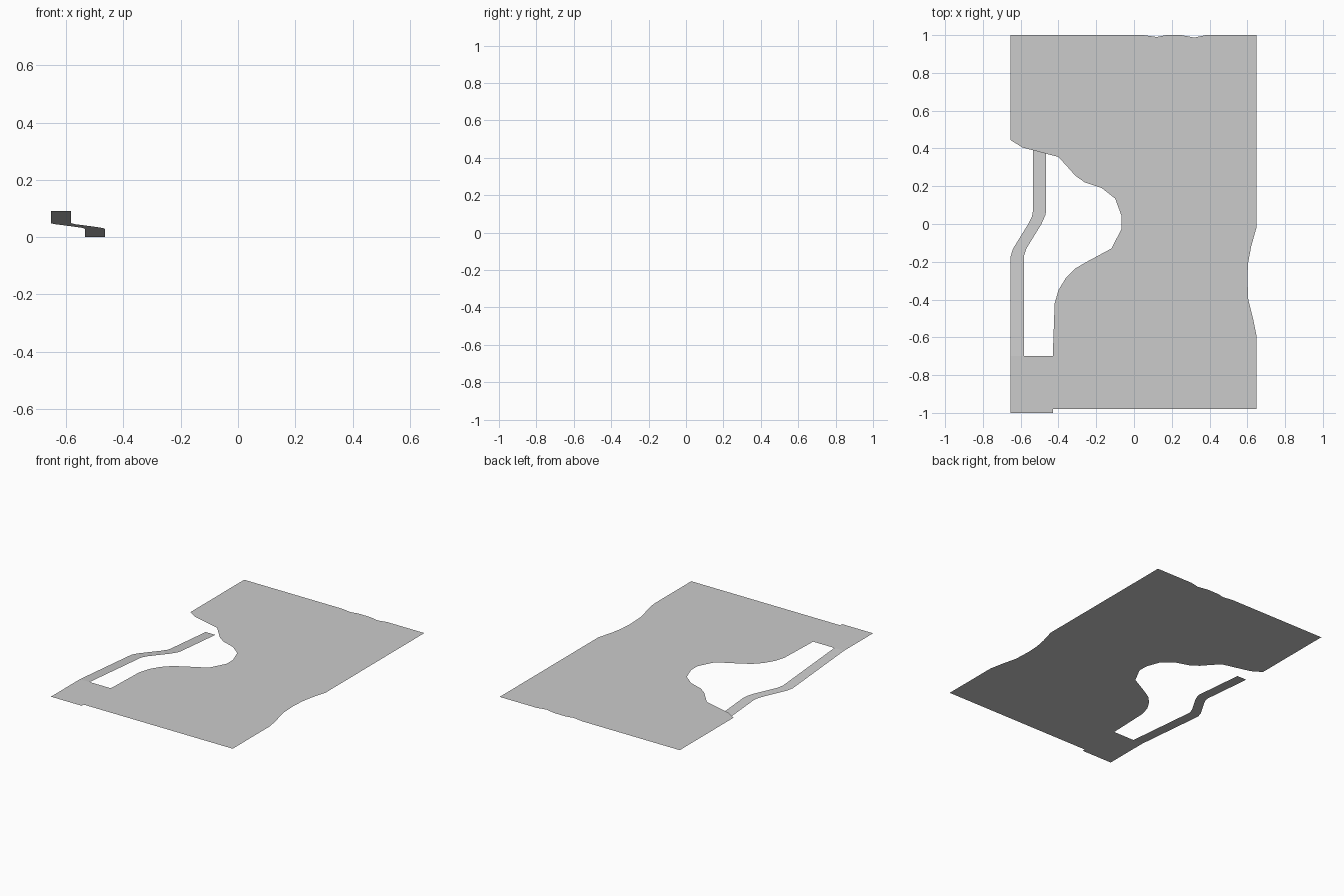
import bpy, bmesh, math

if "Cube" in bpy.data.objects:
    bpy.data.objects.remove(bpy.data.objects["Cube"])

Z = 0.092      # deck height
LIFT = 0.0006  # tiny lift for surface panels


def flat(name, polys, z):
    """Flat object made of one or more upward facing polygons."""
    bm = bmesh.new()
    for pts in polys:
        f = bm.faces.new([bm.verts.new((x, y, z)) for x, y in pts])
        f.normal_update()
        if f.normal.z < 0:
            f.normal_flip()
    bmesh.ops.triangulate(bm, faces=bm.faces[:])
    me = bpy.data.meshes.new(name)
    bm.to_mesh(me)
    bm.free()
    ob = bpy.data.objects.new(name, me)
    bpy.context.collection.objects.link(ob)
    return ob


def rect(x0, x1, y0, y1):
    return [(x0, y0), (x1, y0), (x1, y1), (x0, y1)]


# Main deck with the bay cut into its left side
bay = [(-.43, -.70), (-.42, -.42), (-.40, -.35), (-.36, -.285), (-.31, -.235),
       (-.25, -.20), (-.12, -.13), (-.065, -.025), (-.065, .04), (-.10, .135),
       (-.17, .19), (-.26, .22), (-.31, .255), (-.35, .30), (-.40, .355),
       (-.59, .405), (-.655, .445)]
back = [(-.655, 1), (.05, 1), (.12, .99), (.17, 1), (.25, 1), (.32, .987), (.38, 1), (.648, 1)]
right = [(.648, -.02), (.62, -.12), (.605, -.20), (.60, -.28), (.605, -.40),
         (.63, -.50), (.648, -.59), (.648, -.98)]
flat("deck", [bay + back + right + [(-.43, -.98)]], Z)

# Landing at the head of the ramp
flat("ramp_landing", [rect(-.653, -.43, -1, -.70)], Z)

# Sloping ramp: centre line (left x, left y, right x, right y)
path = [(-.653, -.70, -.583, -.70), (-.653, -.17, -.583, -.17), (-.64, -.13, -.57, -.13),
        (-.56, 0, -.49, 0), (-.54, .04, -.47, .045), (-.535, .07, -.465, .07),
        (-.535, .43, -.465, .43)]
bm = bmesh.new()
rows = []
for lx, ly, rx, ry in path:
    rows.append([bm.verts.new((x, y, Z * (.43 - y) / 1.13)) for x, y in ((lx, ly), (rx, ry))])
for a, b in zip(rows, rows[1:]):
    bm.faces.new((a[0], a[1], b[1], b[0]))
me = bpy.data.meshes.new("ramp")
bm.to_mesh(me)
bm.free()
bpy.context.collection.objects.link(bpy.data.objects.new("ramp", me))

# Two court panels, the second is the first turned half round
base = [rect(-.21, .383, .445, .735)]
cells = [rect(-.125, -.02, .52, .715), rect(.19, .38, .45, .54),
         rect(.19, .285, .54, .73), rect(.285, .38, .54, .73)]
turn = lambda polys: [[(.175 - x, .025 - y) for x, y in p] for p in polys]
for side, fn in (("back", lambda p: p), ("front", turn)):
    flat(side + "_court", fn(base), Z + LIFT)
    for i, c in enumerate(cells):
        flat(f"{side}_court_cell_{i + 1}", fn([c]), Z + LIFT * (2 + i % 2))

# Kerb strip at the back left and small half-round patch by the bay
flat("corner_strip", [[(-.655, .95), (-.607, .95), (-.607, .65), (-.55, .615), (-.48, .60),
                       (-.45, .53), (-.44, .44), (-.45, .37), (-.59, .405), (-.655, .445)]], Z + LIFT)
arc = [(-.115 + .075 * math.cos(a), -.30 + .065 * math.sin(a))
       for a in [math.pi * (1 + i / 10) for i in range(11)]]
flat("half_round_patch", [arc], Z + LIFT)
